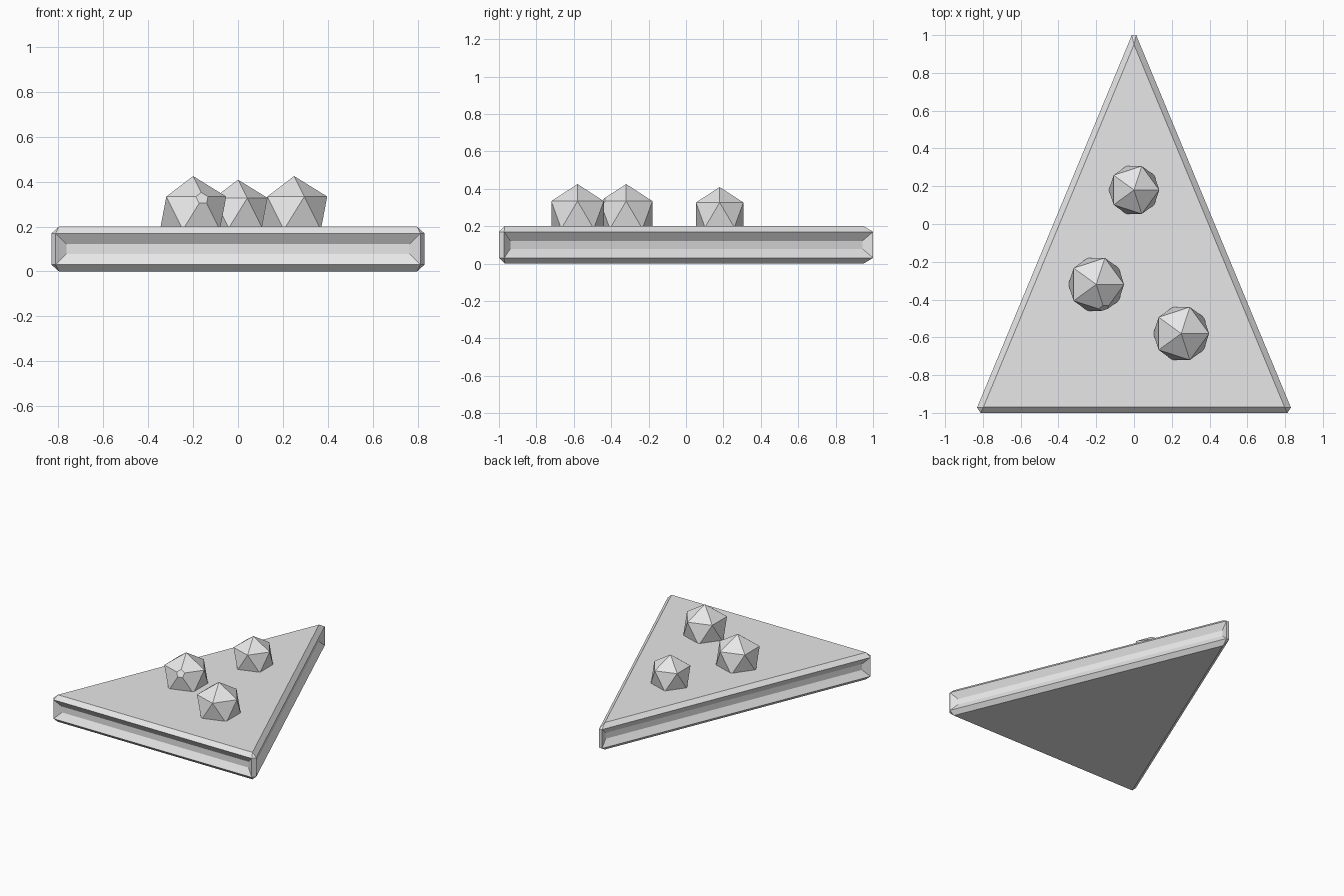
import bpy, bmesh

if "Cube" in bpy.data.objects:
    bpy.data.objects.remove(bpy.data.objects["Cube"])

grey = bpy.data.materials.new("plain grey")
grey.diffuse_color = (0.8, 0.8, 0.8, 1)
grey.use_nodes = True
grey.node_tree.nodes["Principled BSDF"].inputs["Base Color"].default_value = grey.diffuse_color


def make_object(name, bm):
    mesh = bpy.data.meshes.new(name)
    bm.to_mesh(mesh)
    bm.free()
    mesh.materials.append(grey)
    obj = bpy.data.objects.new(name, mesh)
    bpy.context.collection.objects.link(obj)
    return obj


# Triangular slab: chamfered all round, with a V groove sunk into each side
bm = bmesh.new()
base = bm.faces.new([bm.verts.new(p) for p in
                     ((-0.8425, -1, 0), (0.8425, -1, 0), (0, 1.028, 0))])
ext = bmesh.ops.extrude_face_region(bm, geom=[base])
bmesh.ops.translate(bm, vec=(0, 0, 0.2),
                    verts=[v for v in ext["geom"] if isinstance(v, bmesh.types.BMVert)])
bmesh.ops.recalc_face_normals(bm, faces=bm.faces)
bmesh.ops.bevel(bm, geom=bm.edges[:], offset=0.03, segments=1, affect='EDGES')
bm.normal_update()
sides = [f for f in bm.faces if abs(f.normal.z) < 0.01 and f.calc_area() > 0.1]
bmesh.ops.inset_individual(bm, faces=sides, thickness=0.068, depth=-0.03)
make_object("slab", bm)

# Faceted toppings half sunk into the slab
for name, x, y, r in (("topping_back", 0, 0.18, 0.149),
                      ("topping_left", -0.2, -0.32, 0.165),
                      ("topping_right", 0.25, -0.58, 0.165)):
    bm = bmesh.new()
    bmesh.ops.create_icosphere(bm, subdivisions=1, radius=r)
    if name == "topping_left":
        # one clipped corner at the front
        tip = min((v for v in bm.verts if v.co.z > 0), key=lambda v: v.co.y)
        bmesh.ops.bevel(bm, geom=[tip], offset=0.035, segments=1, affect='VERTICES')
    make_object(name, bm).location = (x, y, 0.26)
